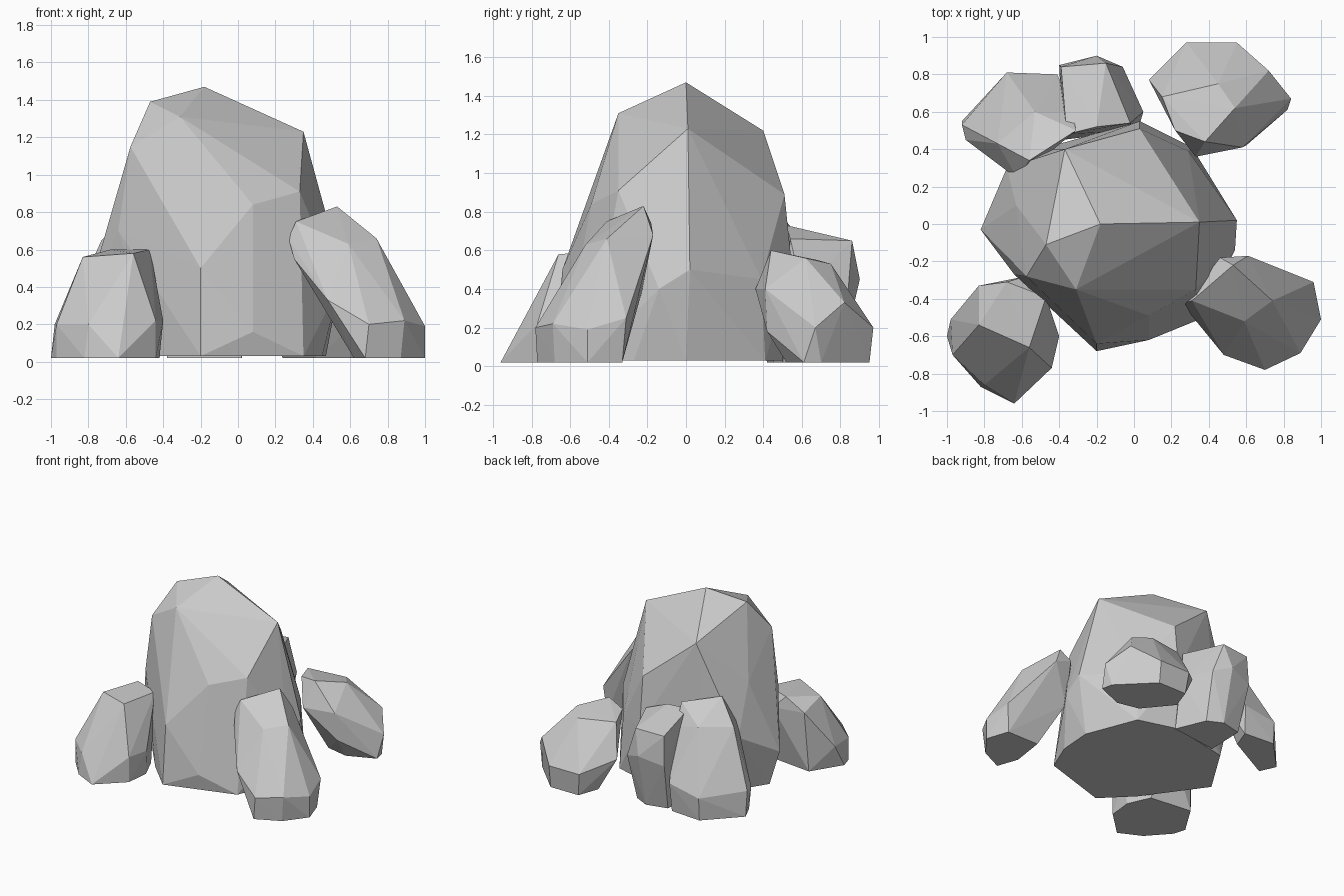
import bpy, bmesh


def rock(name, corners, foot, foot_z=0.02):
    """Faceted boulder: hull of its corner points and a flat foot outline."""
    bm = bmesh.new()
    for p in corners + [(x, y, foot_z) for x, y in foot]:
        bm.verts.new(p)
    res = bmesh.ops.convex_hull(bm, input=bm.verts[:])
    loose = [v for v in res["geom_interior"] if isinstance(v, bmesh.types.BMVert)]
    bmesh.ops.delete(bm, geom=loose, context='VERTS')
    bmesh.ops.recalc_face_normals(bm, faces=bm.faces[:])
    mesh = bpy.data.meshes.new(name)
    bm.to_mesh(mesh)
    bm.free()
    ob = bpy.data.objects.new(name, mesh)
    bpy.context.collection.objects.link(ob)
    return ob


# Tall central boulder
rock("main_boulder",
     [(-0.18, 0.0, 1.47), (0.35, 0.01, 1.23), (-0.47, -0.11, 1.39), (-0.31, -0.35, 1.31),
      (-0.37, 0.40, 1.22), (-0.575, -0.28, 1.15), (0.03, 0.51, 0.89), (0.33, -0.35, 0.91),
      (0.08, -0.49, 0.84), (-0.2, -0.64, 0.5), (0.55, 0.02, 0.5), (0.29, 0.39, 0.45),
      (-0.63, 0.1, 0.86), (-0.82, -0.03, 0.3), (-0.64, -0.27, 0.7), (0.03, 0.55, 0.5),
      (0.08, -0.62, 0.16), (-0.68, 0.3, 0.5), (0.54, -0.14, 0.4)],
     [(-0.2, -0.68), (0.35, -0.51), (0.45, -0.27), (0.47, 0.0), (0.31, 0.41),
      (0.0, 0.5), (-0.5, 0.4), (-0.75, 0.0), (-0.42, -0.46)], 0.03)

# Leaning rock, front right
rock("front_right_rock",
     [(0.53, -0.22, 0.83), (0.31, -0.41, 0.75), (0.27, -0.42, 0.66), (0.46, -0.18, 0.74),
      (0.61, -0.17, 0.68), (0.74, -0.41, 0.66), (0.59, -0.52, 0.63), (0.30, -0.48, 0.55),
      (0.48, -0.70, 0.33), (0.70, -0.78, 0.2), (0.89, -0.69, 0.22), (1.0, -0.51, 0.19),
      (0.96, -0.31, 0.25), (0.47, -0.23, 0.38)],
     [(1.0, -0.51), (0.87, -0.68), (0.68, -0.77), (0.62, -0.6), (0.66, -0.33), (0.94, -0.33)])

# Squat rock, front left
rock("front_left_rock",
     [(-0.56, -0.66, 0.58), (-0.83, -0.54, 0.56), (-0.83, -0.33, 0.5), (-0.68, -0.31, 0.6),
      (-0.47, -0.39, 0.6), (-0.58, -0.28, 0.5), (-0.40, -0.60, 0.22), (-0.44, -0.77, 0.22),
      (-0.97, -0.70, 0.2), (-0.8, -0.86, 0.2), (-0.98, -0.51, 0.2)],
     [(-0.64, -0.96), (-0.44, -0.77), (-0.42, -0.58), (-0.5, -0.4), (-0.85, -0.36),
      (-1.0, -0.6), (-0.97, -0.7), (-0.82, -0.87)])

# Sloping rock, back right
rock("back_right_rock",
     [(0.33, 0.36, 0.4), (0.15, 0.68, 0.55), (0.22, 0.5, 0.57), (0.38, 0.44, 0.6),
      (0.58, 0.41, 0.4), (0.54, 0.62, 0.56), (0.45, 0.75, 0.53), (0.08, 0.77, 0.3),
      (0.28, 0.97, 0.2), (0.55, 0.97, 0.2), (0.72, 0.82, 0.33), (0.84, 0.67, 0.2),
      (0.60, 0.42, 0.18)],
     [(0.82, 0.61), (0.8, 0.7), (0.55, 0.95), (0.3, 0.95), (0.24, 0.78), (0.42, 0.56), (0.6, 0.52)])

# Narrow rock behind the centre
rock("back_middle_rock",
     [(-0.2, 0.52, 0.73), (-0.02, 0.54, 0.66), (-0.36, 0.48, 0.72), (-0.39, 0.84, 0.64),
      (-0.15, 0.86, 0.65), (-0.2, 0.90, 0.45), (-0.40, 0.85, 0.4), (-0.06, 0.84, 0.4),
      (0.05, 0.60, 0.4)],
     [(0.02, 0.5), (-0.08, 0.74), (-0.2, 0.8), (-0.37, 0.76), (-0.38, 0.45)])

# Tall slab rock, back left, leaning on the boulder
rock("back_left_rock",
     [(-0.56, 0.34, 0.82), (-0.31, 0.50, 0.77), (-0.73, 0.43, 0.65), (-0.53, 0.60, 0.66),
      (-0.33, 0.60, 0.62), (-0.62, 0.24, 0.62), (-0.92, 0.53, 0.22), (-0.68, 0.81, 0.2),
      (-0.41, 0.80, 0.25), (-0.33, 0.58, 0.4), (-0.90, 0.45, 0.22)],
     [(-0.92, 0.55), (-0.68, 0.8), (-0.42, 0.78), (-0.48, 0.62), (-0.86, 0.42)])
